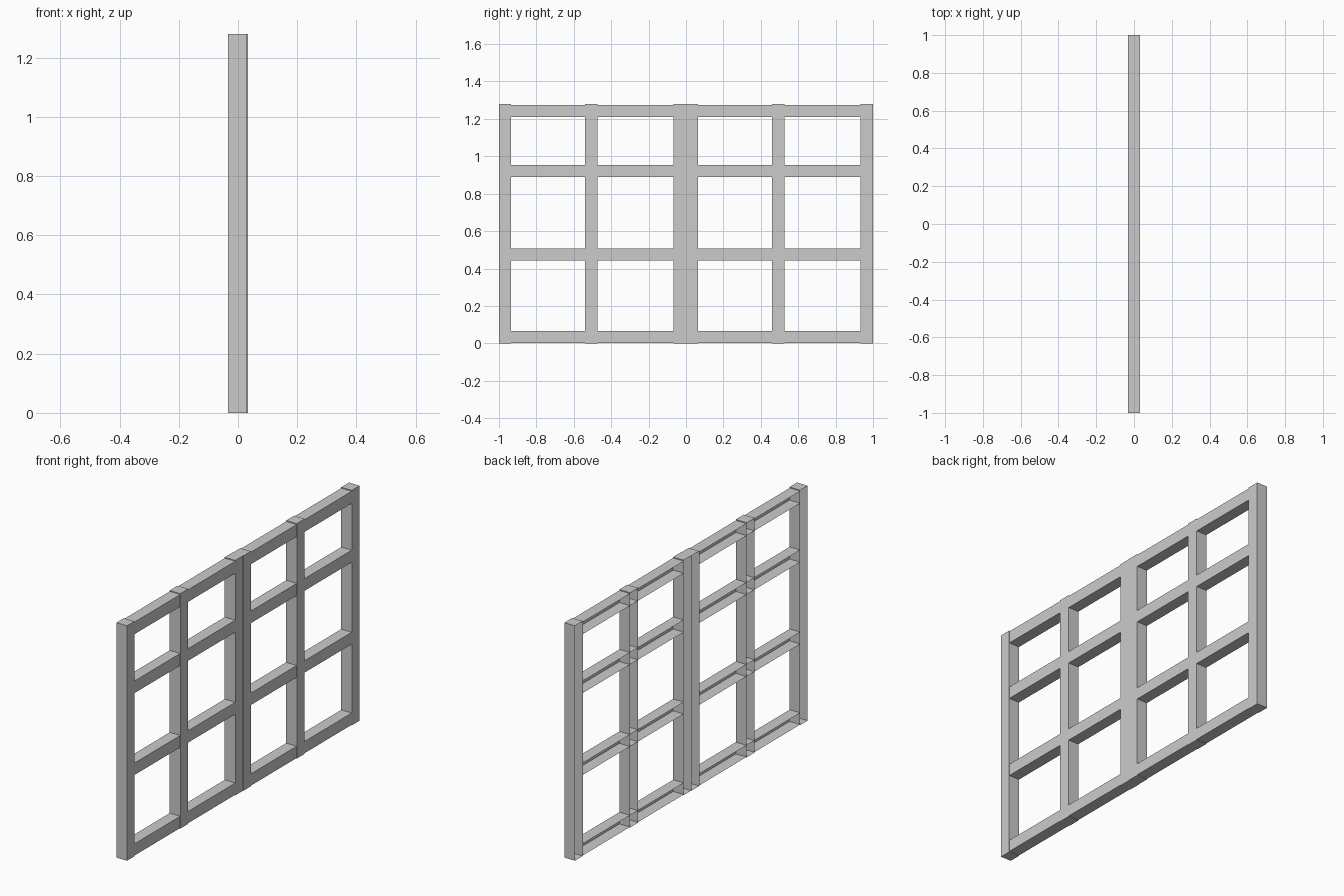
import bpy, bmesh

if "Cube" in bpy.data.objects:
    bpy.data.objects.remove(bpy.data.objects["Cube"])

def open_beam(name, x, y, z):
    """Box beam spanning the given (min, max) ranges, open on its -x back."""
    bm = bmesh.new()
    bmesh.ops.create_cube(bm, size=1)
    back = [f for f in bm.faces if f.normal.x < -0.5]
    bmesh.ops.delete(bm, geom=back, context='FACES_ONLY')
    for v in bm.verts:
        for i, (lo, hi) in enumerate((x, y, z)):
            v.co[i] = hi if v.co[i] > 0 else lo
    mesh = bpy.data.meshes.new(name)
    bm.to_mesh(mesh)
    bm.free()
    obj = bpy.data.objects.new(name, mesh)
    bpy.context.collection.objects.link(obj)
    return obj

# Two identical window panels side by side, offset slightly in depth
for side, y0, dx in (("left", -1.0, -0.001), ("right", 0.0, 0.001)):
    x = (-0.032 + dx, 0.032 + dx)

    # Upright posts
    for part, a, b in (("outer_post", 0, 0.064),
                       ("middle_post", 0.459, 0.527),
                       ("inner_post", 0.933, 1.0)):
        open_beam(f"{side}_{part}", x, (y0 + a, y0 + b), (0, 1.28))

    # Horizontal rails running between the end posts
    for part, a, b in (("bottom_rail", 0.003, 0.067),
                       ("lower_rail", 0.442, 0.507),
                       ("upper_rail", 0.888, 0.954),
                       ("top_rail", 1.209, 1.275)):
        open_beam(f"{side}_{part}", (x[0], x[1] - 0.0005),
                  (y0 + 0.064, y0 + 0.933), (a, b))
